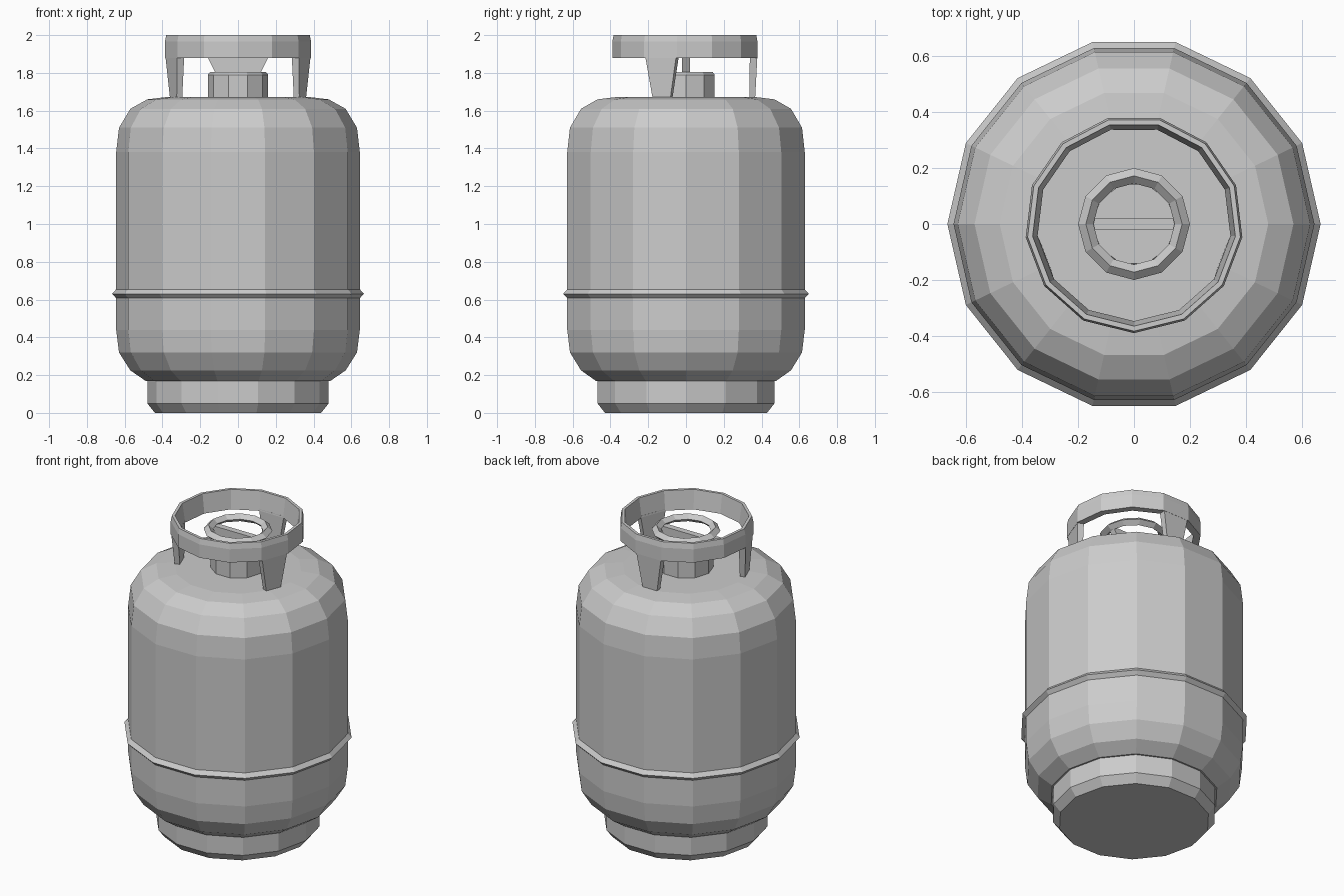
import bpy, bmesh
from math import sin, cos, pi, radians
from mathutils import Matrix, Vector

if "Cube" in bpy.data.objects:
    bpy.data.objects.remove(bpy.data.objects["Cube"])


def finish(name, bm):
    bmesh.ops.recalc_face_normals(bm, faces=bm.faces[:])
    mesh = bpy.data.meshes.new(name)
    bm.to_mesh(mesh)
    bm.free()
    ob = bpy.data.objects.new(name, mesh)
    bpy.context.collection.objects.link(ob)
    return ob


def lathe(name, profile, sides, start=0.0, ring=False):
    """Turn (radius, z) points about z; ring=True closes the section, else the ends are capped."""
    bm = bmesh.new()
    loops = []
    for r, z in profile:
        angles = [start + 2 * pi * i / sides for i in range(sides)]
        loops.append([bm.verts.new((r * cos(a), r * sin(a), z)) for a in angles])
    pairs = list(zip(loops, loops[1:]))
    if ring:
        pairs.append((loops[-1], loops[0]))
    else:
        bm.faces.new(loops[0])
        bm.faces.new(loops[-1])
    for lo, hi in pairs:
        for i in range(sides):
            j = (i + 1) % sides
            bm.faces.new((lo[i], lo[j], hi[j], hi[i]))
    return finish(name, bm)


def taper_plate(name, low, high, matrix=Matrix()):
    """Tapered slab; each end is (half width, y min, y max, z)."""
    bm = bmesh.new()
    bmesh.ops.create_cube(bm, size=2)
    for v in bm.verts:
        half, y0, y1, z = high if v.co.z > 0 else low
        v.co = matrix @ Vector((half * v.co.x, y1 if v.co.y > 0 else y0, z))
    return finish(name, bm)


# Foot ring and tank body
lathe("foot_ring", [(0.44, 0), (0.48, 0.05), (0.48, 0.18)], 14)
lathe("tank_body", [(0.49, 0.17), (0.57, 0.225), (0.63, 0.32), (0.645, 0.44),
                    (0.645, 1.38), (0.63, 1.51), (0.57, 1.61), (0.48, 1.66),
                    (0.37, 1.673)], 14)

# Weld seam around the tank
lathe("weld_seam", [(0.64, 0.602), (0.667, 0.63), (0.64, 0.66)], 14)

# Guard collar: 13 sides with a corner at the front
collar_sides = 13
lathe("guard_collar", [(0.39, 1.88), (0.39, 1.965), (0.383, 2.0), (0.365, 2.0), (0.347, 1.88)],
      collar_sides, -pi / 2, ring=True)

# Three legs under the back and the two side facets of the collar
for name, facet in (("right_leg", 2), ("back_leg", 6), ("left_leg", 10)):
    angle = 2 * pi * (facet + 0.5) / collar_sides - pi
    taper_plate(name, (0.05, 0.335, 0.366, 1.665), (0.088, 0.338, 0.378, 1.89),
                Matrix.Rotation(angle, 4, 'Z'))

# Valve nut, spoke and hand wheel
lathe("valve_nut", [(0.16, 1.665), (0.16, 1.79), (0.148, 1.805)], 10)
taper_plate("wheel_spoke", (0.12, -0.02, 0.02, 1.80), (0.17, -0.02, 0.02, 1.90))
lathe("hand_wheel", [(0.2, 1.91), (0.172, 1.935), (0.145, 1.91), (0.172, 1.885)],
      12, ring=True)
